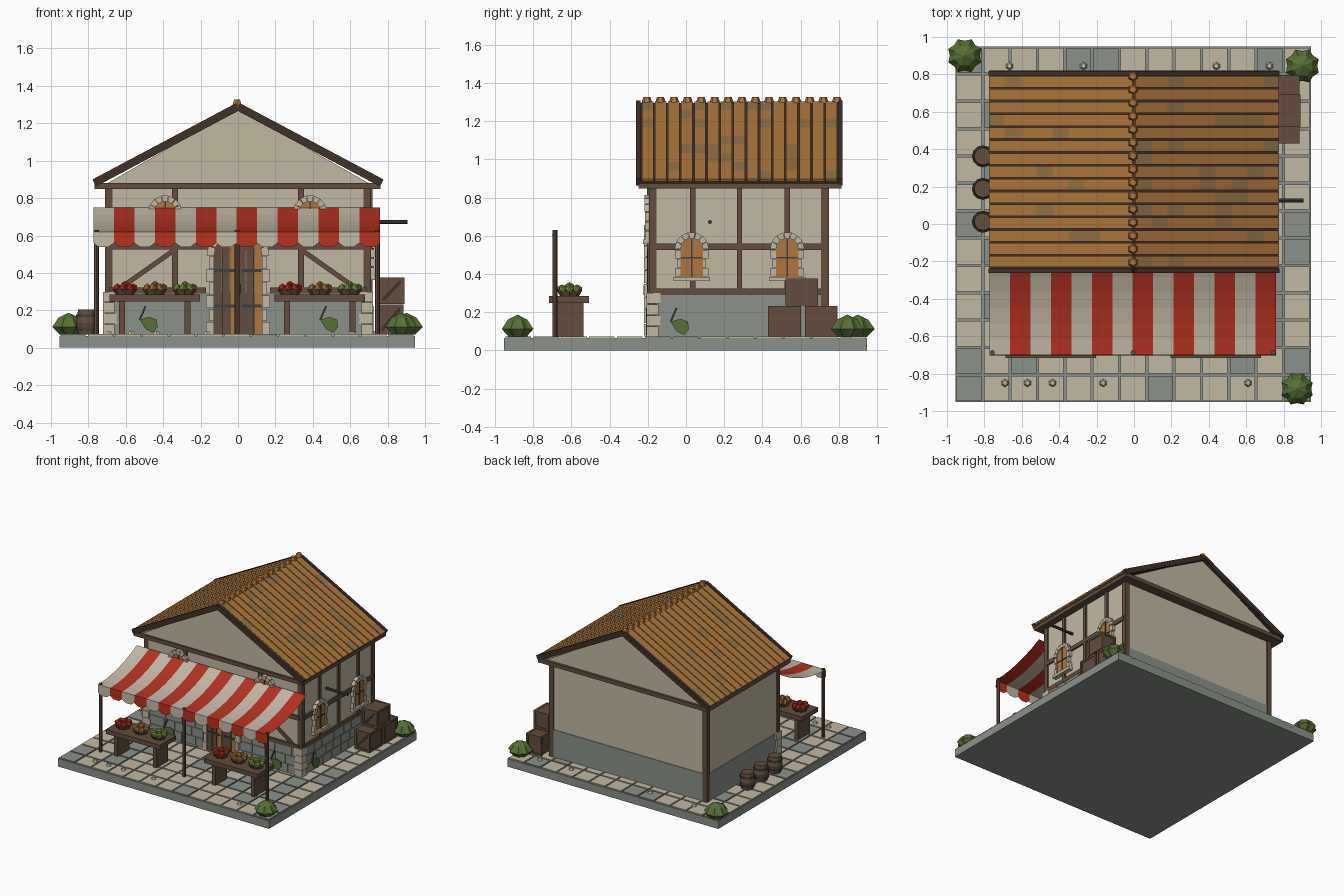
import bpy, bmesh, math, random
from mathutils import Matrix, Vector

if "Cube" in bpy.data.objects:
    bpy.data.objects.remove(bpy.data.objects["Cube"])

random.seed(7)
SRGB = {"plaster": (192, 183, 162), "stone": (138, 144, 136), "wood": (98, 78, 64),
        "dark_wood": (66, 52, 43), "clay": (172, 119, 62), "mossy_clay": (143, 114, 70),
        "red": (180, 52, 36), "leaf": (88, 112, 54), "fresh_green": (122, 150, 68), "iron": (64, 67, 68)}
NAMES = list(SRGB)
for n, c in SRGB.items():
    bpy.data.materials.new(n).diffuse_color = [(v / 255) ** 2.2 for v in c] + [1]
PL, ST, WD, DK, CL, MO, RED, LEAF, FRESH, IRON = range(10)
T, R, I = Matrix.Translation, Matrix.Rotation, Matrix.Identity(4)


def paint(geo, mat):
    for f in {f for v in geo["verts"] for f in v.link_faces}:
        f.material_index = mat


def box(bm, lo, hi, mat, M=I):
    lo, hi = Vector(lo), Vector(hi)
    S = Matrix.Diagonal((*(hi - lo), 1))
    paint(bmesh.ops.create_cube(bm, size=1, matrix=M @ T((lo + hi) / 2) @ S), mat)


def cyl(bm, base, r1, r2, h, mat, seg=8, M=I):
    paint(bmesh.ops.create_cone(bm, cap_ends=True, segments=seg, radius1=r1, radius2=r2, depth=h,
                                matrix=M @ T(Vector(base) + Vector((0, 0, h / 2)))), mat)


def prism(bm, pts, y0, y1, mat, M=I):
    """Outline in x,z pushed from y0 to y1."""
    a = [bm.verts.new(M @ Vector((x, y0, z))) for x, z in pts]
    b = [bm.verts.new(M @ Vector((x, y1, z))) for x, z in pts]
    faces = [bm.faces.new(a), bm.faces.new(b[::-1])]
    for i in range(len(a)):
        j = (i + 1) % len(a)
        faces.append(bm.faces.new((a[j], a[i], b[i], b[j])))
    for f in faces:
        f.material_index = mat


def finish(bm, name, fix=True):
    if fix:
        bmesh.ops.recalc_face_normals(bm, faces=bm.faces)
    me = bpy.data.meshes.new(name)
    bm.to_mesh(me)
    bm.free()
    for n in NAMES:
        me.materials.append(bpy.data.materials[n])
    ob = bpy.data.objects.new(name, me)
    bpy.context.collection.objects.link(ob)
    return ob


FRONT = T((0, -0.19, 0))                             # wall frames: local -y points outward
RIGHT = T((0.705, 0, 0)) @ R(math.pi / 2, 4, "Z")

# Paved base
bm = bmesh.new()
box(bm, (-0.955, -0.952, 0), (0.946, 0.948, 0.064), ST)
finish(bm, "base")
bm = bmesh.new()
grey = {(0, 12), (4, 12), (5, 12), (11, 12), (0, 6), (0, 1), (0, 0), (12, 6), (12, 5), (12, 1),
        (12, 0), (7, 0), (2, 1), (10, 1)}
p = 1.9 / 13
for i in range(13):
    for j in range(13):
        edge = i in (0, 12) or j in (0, 1, 12)
        g = (i, j) in grey or (not edge and random.random() < 0.25)
        x, y = -0.955 + i * p, -0.952 + j * p
        box(bm, (x + 0.006, y + 0.006, 0.06), (x + p - 0.006, y + p - 0.006, 0.073), ST if g else PL)
finish(bm, "paving")
bm = bmesh.new()
for y, xs in ((0.845, (-0.665, -0.27, 0.44, 0.725)), (-0.85, (-0.69, -0.57, -0.435, -0.165, 0.61))):
    for x in xs:
        cyl(bm, (x, y, 0.07), 0.023, 0.013, 0.018, PL, 6)
finish(bm, "pebbles")

# Walls, stone footing and gable body
bm = bmesh.new()
box(bm, (-0.705, -0.19, 0.07), (0.705, 0.738, 0.86), PL)
finish(bm, "walls")
bm = bmesh.new()
box(bm, (-0.71, -0.195, 0.065), (0.71, 0.743, 0.295), ST)
for M, a, b in ((FRONT, -0.66, -0.17), (FRONT, 0.17, 0.66), (RIGHT, -0.14, 0.7)):
    for row in range(3):
        x = a
        while x < b - 0.03:
            x2 = min(b, x + random.uniform(0.09, 0.16))
            z = 0.075 + row * 0.073
            box(bm, (x + 0.003, -0.011, z + 0.003), (x2 - 0.003, 0, z + 0.07), ST, M)
            x = x2
finish(bm, "stone_footing")
bm = bmesh.new()
prism(bm, [(-0.715, 0.87), (0.715, 0.87), (0, 1.28)], -0.235, 0.795, PL)
finish(bm, "gable")

# Timber frame
bm = bmesh.new()
box(bm, (-0.768, -0.25, 0.848), (0.762, 0.815, 0.88), WD)
for s in (-1, 1):
    for y in (-0.175, 0.728):
        box(bm, (s * 0.692 - 0.02, y - 0.02, 0.07), (s * 0.692 + 0.02, y + 0.02, 0.85), WD)
    box(bm, (s * 0.338 - 0.016, -0.014, 0.3), (s * 0.338 + 0.016, 0.01, 0.85), WD, FRONT)
    box(bm, (min(s * 0.17, s * 0.69), -0.015, 0.29), (max(s * 0.17, s * 0.69), 0.01, 0.322), WD, FRONT)
    ang = math.atan2(0.215, 0.305)
    D = FRONT @ T((s * 0.49, 0, 0.417)) @ R(s * ang, 4, "Y")
    box(bm, (-0.187, -0.012, -0.013), (0.187, 0.01, 0.013), WD, D)
box(bm, (-0.69, -0.013, 0.525), (0.69, 0.01, 0.56), WD, FRONT)
for z in (0.29, 0.525):
    box(bm, (-0.17, -0.013, z), (0.73, 0.01, z + 0.034), WD, RIGHT)
for y in (0.035, 0.28, 0.53):
    box(bm, (y - 0.014, -0.014, 0.3), (y + 0.014, 0.01, 0.85), WD, RIGHT)
finish(bm, "timber_frame")

# Corner stones at the front
bm = bmesh.new()
for s in (-1, 1):
    for k in range(4):
        d = 0.012 if k % 2 else 0
        x0, x1 = sorted((s * (0.66 - d), s * 0.722))
        box(bm, (x0, -0.207, 0.07 + k * 0.058), (x1, -0.145 + d, 0.125 + k * 0.058), PL)
finish(bm, "corner_stones")


def arch(bm, M, r, w, z, n, depth):
    """Ring of wedge stones round a half circle."""
    for k in range(n):
        a, b = math.pi * (k + 0.04) / n, math.pi * (k + 0.96) / n
        prism(bm, [(q * math.cos(t), z + q * math.sin(t)) for q, t in
                   ((r, a), (r + w, a), (r + w, b), (r, b))], -depth, 0.005, PL, M)


def half_round(r, z0, z, n=10):
    return [(-r, z0), (r, z0)] + [(r * math.cos(math.pi * k / n), z + r * math.sin(math.pi * k / n))
                                  for k in range(n + 1)]


def window(name, M):
    bm = bmesh.new()
    prism(bm, half_round(0.06, 0.38, 0.53), -0.018, 0, CL, M)
    arch(bm, M, 0.058, 0.032, 0.53, 7, 0.028)
    for s in (-1, 1):
        for k in range(3):
            x0, x1 = sorted((s * 0.058, s * (0.088 if k % 2 == 0 else 0.076)))
            box(bm, (x0, -0.025, 0.386 + k * 0.048), (x1, 0, 0.43 + k * 0.048), PL, M)
    box(bm, (-0.095, -0.035, 0.362), (0.095, 0, 0.385), PL, M)
    box(bm, (-0.004, -0.023, 0.385), (0.004, 0, 0.585), IRON, M)
    box(bm, (-0.055, -0.023, 0.48), (0.055, 0, 0.488), IRON, M)
    finish(bm, name)


window("side_window_a", RIGHT @ T((0.03, 0, 0)))
window("side_window_b", RIGHT @ T((0.53, 0, 0)))
window("front_window_a", FRONT @ T((-0.39, 0, 0.195)))
window("front_window_b", FRONT @ T((0.385, 0, 0.195)))

# Arched double door
bm = bmesh.new()
w = 0.26 / 6
for k, m in enumerate((WD, WD, CL, WD, WD, CL)):
    x = -0.13 + k * w
    top = 0.49 + math.sqrt(0.0169 - (x + w / 2) ** 2)
    box(bm, (x + 0.002, -0.02, 0.07), (x + w - 0.002, 0, top), m, FRONT)
for s in (-1, 1):
    for z in (0.215, 0.405):
        x0, x1 = sorted((s * 0.02, s * 0.125))
        box(bm, (x0, -0.027, z), (x1, -0.01, z + 0.016), IRON, FRONT)
    box(bm, (s * 0.012 - 0.005, -0.032, 0.29), (s * 0.012 + 0.005, -0.01, 0.34), IRON, FRONT)
    for k in range(6):
        x0, x1 = sorted((s * 0.128, s * (0.172 if k % 2 == 0 else 0.155)))
        box(bm, (x0, -0.03, 0.072 + k * 0.07), (x1, 0, 0.138 + k * 0.07), PL, FRONT)
arch(bm, FRONT, 0.128, 0.04, 0.49, 9, 0.03)
finish(bm, "door")

# Roof: deck, clay strips, rake boards, ridge caps
drop, half = 0.408, 0.768
L = math.hypot(drop, half)
bm = bmesh.new()
for s in (-1, 1):
    M = T((0, 0, 1.288)) @ R(s * math.atan2(drop, half), 4, "Y")
    x0, x1 = sorted((0, s * L))
    box(bm, (x0, -0.24, -0.01), (x1, 0.82, 0.008), DK, M)
    for y in (-0.262, 0.795):
        box(bm, (x0, y, -0.02), (x1, y + 0.024, 0.022), DK, M)
    for i in range(15):
        y = -0.236 + i * 0.0687
        for j in range(9):
            a, b = sorted((s * L * j / 9, s * L * (j + 1) / 9))
            m = MO if random.random() < 0.13 else CL
            box(bm, (a, y + 0.005, 0), (b, y + 0.0645, 0.018), m, M)
for i in range(15):
    cyl(bm, (-0.005, -0.205 + i * 0.0711, 1.293), 0.029, 0.018, 0.034, CL, 6)
finish(bm, "roof")

# Striped awning: one sagging sheet with a scalloped edge
bm = bmesh.new()
sw, n = 1.53 / 14, 6
for k in range(14):
    x0 = -0.772 + k * sw
    x1, m = x0 + sw, RED if k % 2 else PL
    rows = []
    for j in range(n + 1):
        t = j / n
        y, z = -0.2 - 0.5 * t, 0.75 - 0.13 * (1 - (1 - t) ** 2)
        rows.append([bm.verts.new((x, y, z)) for x in (x0, x1)])
    for a, b in zip(rows, rows[1:]):
        bm.faces.new((a[0], b[0], b[1], a[1])).material_index = m
    low = [bm.verts.new((x0 + f * sw, -0.702, z)) for f, z in ((0, 0.56), (0.28, 0.538), (0.72, 0.538), (1, 0.56))]
    bm.faces.new((rows[-1][0], *low, rows[-1][1])).material_index = m
finish(bm, "awning", False)
bm = bmesh.new()
for x in (-0.757, -0.005, 0.745):
    cyl(bm, (x, -0.687, 0.07), 0.013, 0.013, 0.56, WD, 8)
finish(bm, "awning_posts")

# Market tables with heaped produce
for tag, cx in (("left", -0.445), ("right", 0.437)):
    bm = bmesh.new()
    box(bm, (cx - 0.242, -0.717, 0.248), (cx + 0.242, -0.508, 0.284), WD)
    for s in (-1, 1):
        box(bm, (cx + s * 0.175 - 0.016, -0.687, 0.07), (cx + s * 0.175 + 0.016, -0.536, 0.25), WD)
    finish(bm, tag + "_table")
    bm = bmesh.new()
    for dx, m in ((-0.16, RED), (0, CL), (0.16, FRESH)):
        c = Vector((cx + dx, -0.61, 0.284))
        cyl(bm, c, 0.05, 0.066, 0.03, WD, 8)
        for k in range(8):
            a = k * math.pi / 4
            o = Vector((0.045 * math.cos(a), 0.045 * math.sin(a), 0.038)) if k < 7 else Vector((0, 0, 0.05))
            if k < 7:
                a = k * math.tau / 7
                o = Vector((0.045 * math.cos(a), 0.045 * math.sin(a), 0.036))
            paint(bmesh.ops.create_icosphere(bm, subdivisions=1, radius=0.024, matrix=T(c + o)), m)
    finish(bm, tag + "_produce")

# Crates: planked box with edge battens and a diagonal on the front
bm = bmesh.new()
for x, y, z, h in ((0.75, 0.43, 0.072, 0.16), (0.75, 0.622, 0.072, 0.16), (0.755, 0.52, 0.234, 0.142)):
    d, e, g = 0.135, 0.172, 0.018
    box(bm, (x + 0.006, y + 0.006, z + 0.006), (x + d - 0.006, y + e - 0.006, z + h - 0.002), WD)
    for u in (x, x + d - g):
        for v in (y, y + e - g):
            box(bm, (u, v, z), (u + g, v + g, z + h), WD)
    for k in (z, z + h - g):
        for v in (y, y + e - g):
            box(bm, (x, v, k), (x + d, v + g, k + g), WD)
        box(bm, (x + d - g, y, k), (x + d, y + e, k + g), WD)
    D = T((x + d / 2, y, z + h / 2)) @ R(-math.atan2(h, d), 4, "Y")
    box(bm, (-0.075, 0.001, -0.009), (0.075, 0.01, 0.009), DK, D)
finish(bm, "crates")

# Barrels with hoops
bm = bmesh.new()
for y in (0.362, 0.188, 0.012):
    c = (-0.808, y)
    cyl(bm, (*c, 0.07), 0.046, 0.059, 0.065, WD, 12)
    cyl(bm, (*c, 0.135), 0.059, 0.046, 0.07, WD, 12)
    for z in (0.095, 0.165):
        cyl(bm, (*c, z), 0.058, 0.058, 0.012, IRON, 12)
finish(bm, "barrels")

# Bushes: faceted mounds with a ruffled rim
for k, (x, y, r) in enumerate(((-0.905, 0.9, 0.095), (0.9, 0.845, 0.095), (0.872, -0.882, 0.09))):
    bm = bmesh.new()
    rings = []
    for f, z in ((0.55, 0.07), (1.0, 0.112), (0.62, 0.16)):
        rings.append([bm.verts.new((x + r * f * (1 if i % 2 else 0.84) * math.cos(i * math.pi / 8),
                                    y + r * f * (1 if i % 2 else 0.84) * math.sin(i * math.pi / 8),
                                    z)) for i in range(16)])
    top = bm.verts.new((x, y, 0.187))
    for i in range(16):
        j = (i + 1) % 16
        for a, b in zip(rings, rings[1:]):
            bm.faces.new((a[i], a[j], b[j], b[i]))
        bm.faces.new((rings[-1][i], rings[-1][j], top))
    bm.faces.new(rings[0])
    for f in bm.faces:
        f.material_index = LEAF
    finish(bm, "bush_%d" % (k + 1))

# Creepers on the footing and the iron sign bar
bm = bmesh.new()
for M in (FRONT @ T((-0.475, 0, 0)), FRONT @ T((0.49, 0, 0)), RIGHT @ T((-0.03, 0, 0))):
    pts = [(-0.05, 0.15), (-0.02, 0.1), (0.02, 0.08), (0.045, 0.11), (0.04, 0.15), (0, 0.165)]
    prism(bm, pts, -0.02, -0.01, LEAF, M)
    D = M @ T((-0.035, 0, 0.185)) @ R(0.4, 4, "Y")
    box(bm, (-0.005, -0.02, -0.04), (0.005, -0.008, 0.04), IRON, D)
finish(bm, "creepers")
bm = bmesh.new()
cyl(bm, (0, 0, 0), 0.011, 0.011, 0.235, IRON, 8, T((0.67, 0.125, 0.672)) @ R(math.pi / 2, 4, "Y"))
finish(bm, "sign_bar")

for m in bpy.data.materials:
    if m.users and not m.is_grease_pencil:
        m.use_nodes = True
        m.node_tree.nodes["Principled BSDF"].inputs["Base Color"].default_value = m.diffuse_color
